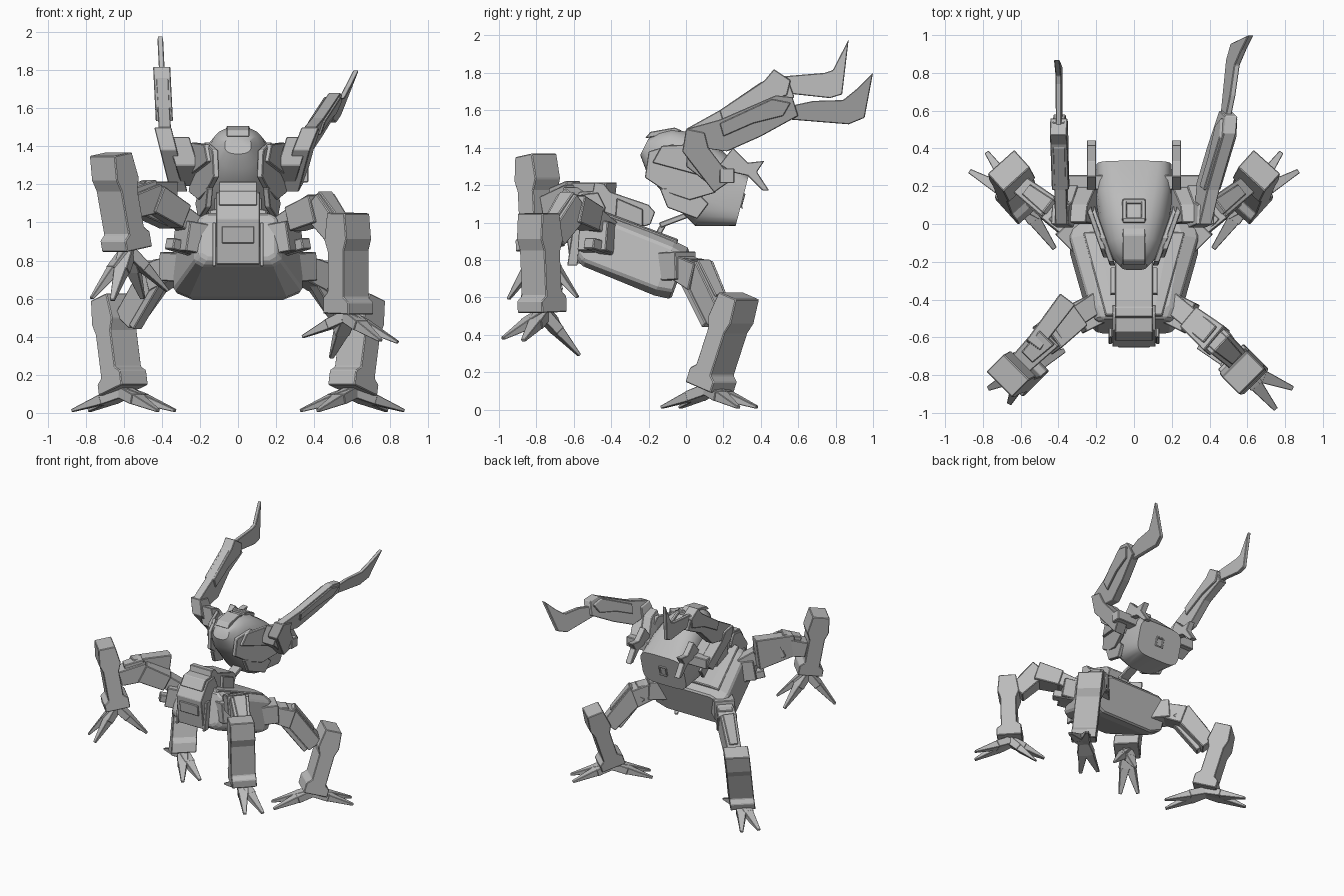
import bpy, bmesh, math
from mathutils import Vector

old = bpy.data.objects.get("Cube")
if old:
    bpy.data.objects.remove(old)

grey = bpy.data.materials.new("plain grey")
grey.use_nodes = True
GREY = (0.5, 0.5, 0.5, 1)
grey.diffuse_color = GREY
grey.node_tree.nodes["Principled BSDF"].inputs["Base Color"].default_value = GREY


def solid(name, rings, bevel=0.0, smooth=False):
    """Skin a stack of equal-length rings and cap both ends."""
    bm = bmesh.new()
    rows = [[bm.verts.new(p) for p in ring] for ring in rings]
    n = len(rows[0])
    for low, high in zip(rows, rows[1:]):
        for i in range(n):
            j = (i + 1) % n
            bm.faces.new((low[i], low[j], high[j], high[i]))
    bm.faces.new(rows[0][::-1])
    bm.faces.new(rows[-1])
    bmesh.ops.recalc_face_normals(bm, faces=bm.faces)
    mesh = bpy.data.meshes.new(name)
    bm.to_mesh(mesh)
    bm.free()
    obj = bpy.data.objects.new(name, mesh)
    bpy.context.collection.objects.link(obj)
    mesh.materials.append(grey)
    if bevel:
        mod = obj.modifiers.new("chamfer", "BEVEL")
        mod.width, mod.segments = bevel, 1
    if smooth:
        bpy.context.view_layer.objects.active = obj
        obj.select_set(True)
        bpy.ops.object.shade_smooth_by_angle(angle=math.radians(40))
        obj.select_set(False)
    return obj


def plate(name, pts, thick, a=0, b=0, c=0, bevel=0.004):
    """Side profile of (y, z) points on the slanted plane x = a + b*y + c*z."""
    return solid(name, [[(a + b * y + c * z + s * thick / 2, y, z) for y, z in pts]
                        for s in (-1, 1)], bevel)


def beam(name, a, b, w, h, w2=None, h2=None, bevel=0.005):
    """Tapered bar from a to b; w is level, h is upright."""
    a, b = Vector(a), Vector(b)
    d = (b - a).normalized()
    side = d.cross((0, 0, 1)).normalized()
    up = side.cross(d)
    w2, h2 = w2 or w, h2 or h
    corners = [(-1, -1), (1, -1), (1, 1), (-1, 1)]
    return solid(name, [[p + side * (i * u / 2) + up * (j * v / 2) for i, j in corners]
                        for p, u, v in ((a, w, h), (b, w2, h2))], bevel)


def section(top, bottom, half, outline):
    """Cross-section between two (y, z) points, following a unit outline."""
    t, b = Vector((0, *top)), Vector((0, *bottom))
    mid, up = (t + b) / 2, (t - b) / 2
    return [mid + up * v + Vector((half * u, 0, 0)) for u, v in outline]


def chamfered(cut):
    k = 1 - cut
    return [(k, 1), (1, k), (1, -k), (k, -1), (-k, -1), (-1, -k), (-1, k), (-k, 1)]


def rounded(power, n=24):
    def bend(v):
        return math.copysign(abs(v) ** (2 / power), v)
    turns = [2 * math.pi * (i + .5) / n for i in range(n)]
    return [(bend(math.cos(t)), bend(math.sin(t))) for t in turns]


# Shin outline: outward offset, fraction of the height
SHIN = [(-.09, -.02), (.1, -.02), (.1, .1), (.065, .15), (.065, .62), (.085, .74),
        (.07, 1), (-.06, 1), (-.08, .72), (-.055, .6), (-.055, .2), (-.09, .14)]


def shin(name, ankle, knee, azimuth, width=0.19):
    ankle, knee = Vector(ankle), Vector(knee)
    side = Vector((-math.sin(azimuth), math.cos(azimuth), 0))
    axis = knee - ankle
    out = side.cross(axis).normalized()
    solid(name, [[ankle + axis * t + out * u + side * (s * width / 2) for u, t in SHIN]
                 for s in (-1, 1)], 0.005)


def leg(name, hip, mid, joint, ankle, knee, azimuth, tips, thigh=0.17):
    shin(name + "_shin", ankle, knee, azimuth)
    hip, mid, joint, ankle = map(Vector, (hip, mid, joint, ankle))
    beam(name + "_hip", hip, mid, 0.11, 0.11)
    beam(name + "_thigh", hip.lerp(mid, 0.45), mid.lerp(joint, 0.15), thigh * .8, 0.13, thigh, 0.15)
    beam(name + "_lower_thigh", mid, joint, thigh * .85, 0.15, thigh * .7, 0.12)
    lift = Vector((0, 0, .05))
    beam(name + "_thigh_plate", mid.lerp(joint, .1) + lift, mid.lerp(joint, .8) + lift,
         thigh * .6, 0.1, thigh * .45, 0.09)
    base = ankle - Vector((0, 0, .02))
    for i, tip in enumerate(tips):
        tip = Vector(tip)
        beam(f"{name}_claw_{i}", base, base.lerp(tip, .4), .08, .06, .08, .055, .003)
        beam(f"{name}_claw_tip_{i}", base.lerp(tip, .38), tip, .07, .055, .025, .015, .003)


# Standing rear legs
for s, side in ((1, "left"), (-1, "right")):
    az = math.radians(48)
    leg(f"rear_{side}_leg", (s * .26, -.1, .77), (s * .41, .06, .75), (s * .58, .19, .48),
        (s * .6, .125, .13), (s * .66, .28, .61), az if s > 0 else math.pi - az,
        [(s * x, y, .012) for x, y in ((.78, .38), (.87, .28), (.42, -.13), (.33, -.03))], .15)
    beam(f"rear_{side}_thigh_strut", (s * .4, .0, .69), (s * .54, .12, .45), .07, .04)

# Raised front legs, each in its own pose
leg("front_left_leg", (.2, -.42, .95), (.42, -.6, 1.1), (.55, -.72, .92),
    (.575, -.765, .53), (.575, -.785, 1.05), math.radians(-45),
    [(.84, -.87, .37), (.75, -.98, .38), (.49, -.57, .29), (.34, -.65, .4)])
leg("front_right_leg", (-.2, -.42, .95), (-.44, -.58, 1.13), (-.59, -.73, 1.08),
    (-.58, -.775, .87), (-.665, -.8, 1.36), math.radians(225),
    [(-.77, -.87, .6), (-.66, -.95, .59), (-.37, -.67, .64), (-.5, -.58, .6)], .18)
beam("front_right_thigh_guard", (-.54, -.65, 1.13), (-.36, -.41, 1.09), .09, .17, .1, .25)

# Body
solid("body", [section((-.5, 1.05), (-.585, .81), .2, chamfered(.2)),
               section((-.44, 1.04), (-.56, .77), .23, chamfered(.2)),
               section((-.06, .9), (-.17, .61), .34, chamfered(.25)),
               section((.02, .86), (-.08, .59), .33, chamfered(.3))], 0.012)
solid("body_top_plate", [section((-.48, 1.075), (-.5, 1.02), .15, chamfered(.3)),
                         section((-.04, .91), (-.06, .85), .27, chamfered(.3))], 0.006)
plate("chest_block", [(-.62, .78), (-.52, .78), (-.43, 1.08), (-.47, 1.16), (-.56, 1.15),
                      (-.65, 1.02)], .23)
plate("chest_inset_plate", [(-.645, .89), (-.6, .89), (-.6, .98), (-.655, .98)], .17)
plate("chest_upper_band", [(-.62, 1.09), (-.5, 1.08), (-.48, 1.17), (-.57, 1.165)], .2)
for s in (1, -1):
    plate("chest_rail", [(-.635, .77), (-.58, .77), (-.55, 1.0), (-.6, 1.0)], .02, s * .125)
    beam("front_hip_socket", (s * .14, -.42, .9), (s * .3, -.5, .93), .17, .16)
    beam("rear_hip_socket", (s * .22, -.14, .76), (s * .36, 0, .77), .16, .15)
    beam("under_hip_prong", (s * .22, -.4, .85), (s * .36, -.52, .89), .07, .06)

# Neck
plate("neck_front_block", [(-.52, 1.06), (-.49, 1.215), (-.44, 1.21), (-.37, 1.12), (-.4, 1.03)], .2)
plate("neck_block", [(-.44, 1.04), (-.42, 1.17), (-.2, 1.095), (-.165, 1.055), (-.19, .99),
                     (-.22, .98)], .2)
plate("neck_collar", [(-.38, 1.0), (-.37, 1.13), (-.23, 1.07), (-.23, .95)], .25)
beam("neck_stem_lower", (0, -.17, .9), (0, -.12, .99), .07, .03)
beam("neck_stem", (0, -.14, .985), (0, .06, 1.06), .08, .03)

# Head
dome = rounded(2.6)
solid("head", [section((-.2, 1.45), (-.245, 1.36), .07, dome),
               section((-.14, 1.485), (-.215, 1.28), .11, dome),
               section((-.07, 1.5), (-.17, 1.21), .145, dome),
               section((.06, 1.475), (-.06, 1.09), .185, dome),
               section((.2, 1.38), (.05, .98), .205, rounded(3.2)),
               section((.335, 1.25), (.265, .98), .2, rounded(4.5))], 0.0, True)
plate("brow_plate", [(-.22, 1.45), (-.19, 1.485), (-.06, 1.508), (-.02, 1.49), (-.1, 1.47)], .12)
beam("crown_port_front", (-.06, .02, 1.49), (.06, .02, 1.49), .03, .03)
beam("crown_port_back", (-.06, .12, 1.44), (.06, .12, 1.44), .03, .03)
for s in (1, -1):
    beam("crown_port_side", (s * .05, .02, 1.49), (s * .05, .12, 1.44), .025, .03)
    plate("rear_port_side", [(.28, 1.08), (.298, 1.08), (.317, 1.15), (.3, 1.15)], .015, s * .03)
    beam("rear_port_rim", (-.035, .3, 1.115 + s * .035), (.035, .3, 1.115 + s * .035),
         .02 + s * .015, .015)

for s, side in ((1, "left"), (-1, "right")):
    # Cheek armour
    plate(side + "_cheek_plate", [(-.22, 1.24), (-.2, 1.38), (-.07, 1.42), (.1, 1.3),
                                  (.16, 1.16), (.02, 1.12), (-.1, 1.16)], .03, s * .19, s * .35)
    plate(side + "_temple_plate", [(-.18, 1.32), (-.13, 1.41), (.06, 1.42), (.15, 1.27),
                                   (.08, 1.25)], .03, s * .21, s * .35)
    plate(side + "_jaw_plate", [(-.1, 1.08), (-.14, 1.18), (.02, 1.2), (.12, 1.1),
                                (.06, 1.02)], .03, s * .18, s * .25)
    # Forked ear fin
    plate(side + "_ear_fin", [(.18, 1.31), (.25, 1.4), (.33, 1.32), (.42, 1.33), (.38, 1.27),
                              (.445, 1.17), (.41, 1.17), (.33, 1.25), (.24, 1.27)],
          .05, s * .225)
    # Shoulder bracket
    beam(side + "_arm_axle", (s * .14, .22, 1.25), (s * .37, .22, 1.25), .08, .08)
    plate(side + "_shoulder_block", [(.0, 1.3), (.01, 1.45), (.1, 1.42), (.2, 1.28), (.14, 1.19)],
          .12, s * -.134, 0, s * .31)


# Upper arms and scythe blades
UPPER = [(-.02, 1.38), (.0, 1.5), (.1, 1.48), (.12, 1.4), (.25, 1.23), (.15, 1.16)]


def arm(side, shoulder, pose, fore, guard, blade):
    plate(side + "_upper_arm", UPPER, .09, *shoulder)
    plate(side + "_forearm", fore, .065, *pose)
    plate(side + "_forearm_guard", guard, .09, *pose)
    plate(side + "_blade", blade, .03, *pose)


arm("left", (-.176, .13, .37), (-.176, .13, .37),
    [(.0, 1.5), (.18, 1.55), (.48, 1.68), (.57, 1.67), (.6, 1.57), (.4, 1.46), (.22, 1.38), (.08, 1.4)],
    [(.2, 1.46), (.18, 1.53), (.46, 1.66), (.56, 1.64), (.52, 1.57), (.36, 1.53)],
    [(.54, 1.62), (.68, 1.65), (.84, 1.655), (.92, 1.72), (1.0, 1.8), (.955, 1.56), (.87, 1.525),
     (.56, 1.55)])
arm("right", (-.02, 0, -.25), (-.31, 0, -.05),
    [(.0, 1.5), (.18, 1.6), (.4, 1.75), (.54, 1.78), (.58, 1.67), (.4, 1.58), (.24, 1.43), (.08, 1.4)],
    [(.2, 1.53), (.18, 1.6), (.42, 1.76), (.47, 1.82), (.56, 1.76), (.54, 1.68), (.38, 1.63)],
    [(.5, 1.78), (.74, 1.8), (.785, 1.815), (.87, 1.98), (.835, 1.685), (.77, 1.665), (.54, 1.69)])
